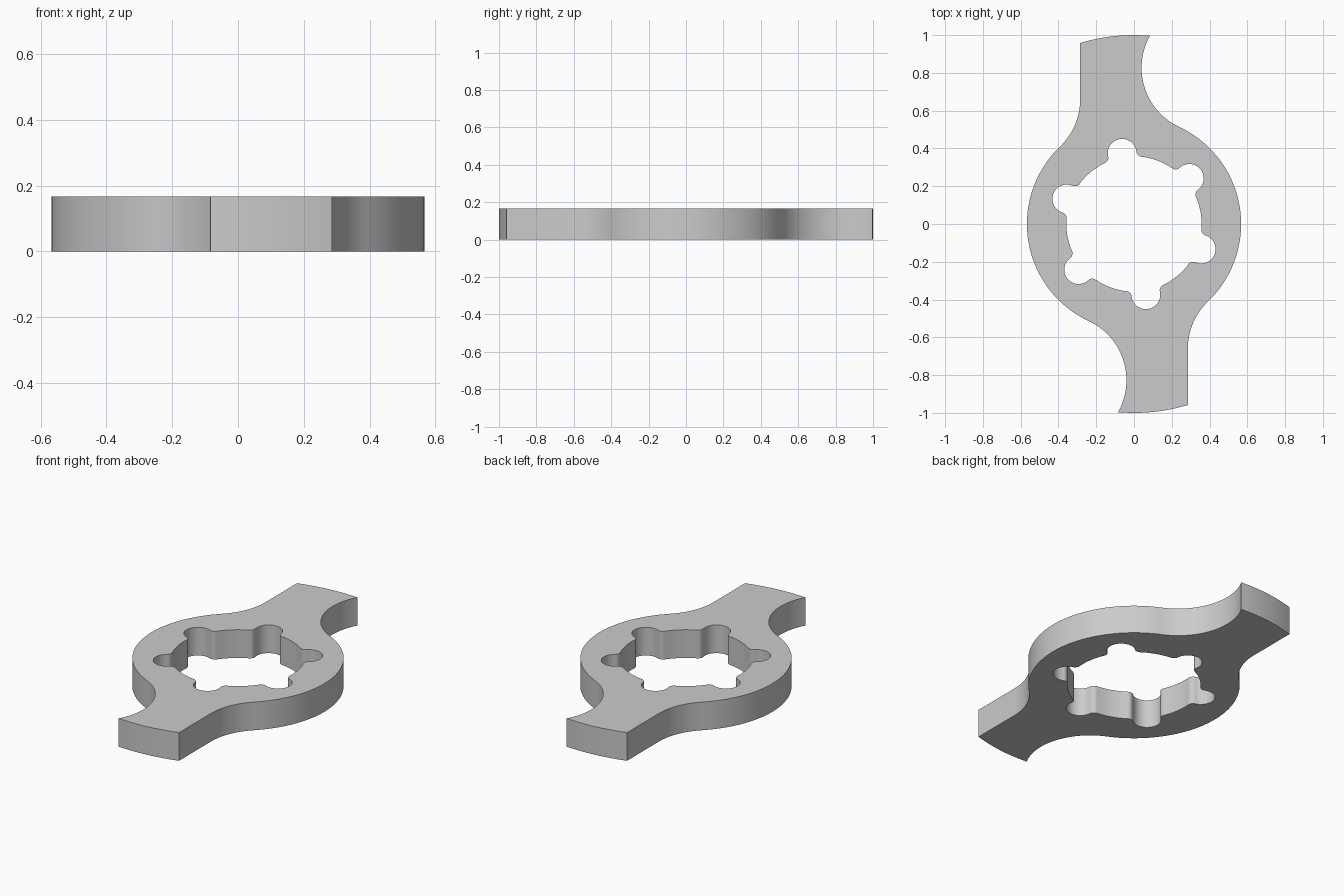
import bpy, bmesh, math
from mathutils import Vector

if "Cube" in bpy.data.objects:
    bpy.data.objects.remove(bpy.data.objects["Cube"])

HEIGHT = 0.167
RING = 0.567      # outer ring radius
FILLET = 0.346    # arm root fillet radius
TIP = 1.0         # arm tip radius
BORE = 0.358      # bore radius
LOBE_D, LOBE_R = 0.38, 0.076
BUMP = 0.03       # rounding between bore and lobe


def arc(c, r, a0, a1, n):
    """Points along an arc, angles in radians."""
    return [Vector((c[0] + r * math.cos(a0 + (a1 - a0) * i / n),
                    c[1] + r * math.sin(a0 + (a1 - a0) * i / n))) for i in range(n + 1)]


def ang(v):
    return math.atan2(v[1], v[0])


def repeat(points, count):
    """Copy a path around the origin, dropping doubled joints."""
    out = []
    for k in range(count):
        a = 2 * math.pi * k / count
        ca, sa = math.cos(a), math.sin(a)
        for p in points:
            q = Vector((p.x * ca - p.y * sa, p.x * sa + p.y * ca))
            if not out or (q - out[-1]).length > 1e-4:
                out.append(q)
    if (out[0] - out[-1]).length < 1e-4:
        out.pop()
    return out


# Half of the outer outline: right fillet, arm tip, left fillet, ring arc
fr = Vector((0.386, 0.827))
fl = Vector((-0.631, 0.66))
tip_x = 0.085
tip_r = Vector((tip_x, math.sqrt(TIP ** 2 - tip_x ** 2)))
tip_l = Vector((-0.285, math.sqrt(TIP ** 2 - 0.285 ** 2)))
end_r = ang(tip_r - fr)
half = arc(fr, FILLET, ang(-fr) % (2 * math.pi), end_r % (2 * math.pi), 24)
half += arc((0, 0), TIP, ang(tip_r), ang(tip_l), 12)
half += arc(fl, FILLET, 0, ang(-fl), 16)
half += arc((0, 0), RING, ang(fl), ang(fr) + math.pi, 40)
outer = repeat(half, 2)

# One sixth of the bore: rounded corner, lobe, rounded corner, bore arc
base = math.radians(99.5)
d = BORE + BUMP
off = math.acos((d * d + LOBE_D ** 2 - (LOBE_R + BUMP) ** 2) / (2 * d * LOBE_D))
lobe = Vector((LOBE_D, 0))
b0 = Vector((d * math.cos(off), -d * math.sin(off)))
b1 = Vector((b0.x, -b0.y))
to_lobe = ang(lobe - b0)
sixth = arc(b0, BUMP, math.pi - off, to_lobe, 8)
sixth += arc(lobe, LOBE_R, ang(b0 - lobe), -ang(b0 - lobe), 20)
sixth += arc(b1, BUMP, -to_lobe, -(math.pi - off), 8)
sixth += arc((0, 0), BORE, off, math.pi / 3 - off, 10)
cb, sb = math.cos(base), math.sin(base)
bore = [Vector((p.x * cb - p.y * sb, p.x * sb + p.y * cb)) for p in repeat(sixth, 6)]

# Fill between the loops and extrude to a solid plate
bm = bmesh.new()
edges = []
for loop in (outer, bore):
    vs = [bm.verts.new((p.x, p.y, 0)) for p in loop]
    edges += [bm.edges.new((vs[i - 1], vs[i])) for i in range(len(vs))]
bmesh.ops.triangle_fill(bm, edges=edges, use_beauty=True, use_dissolve=False)
res = bmesh.ops.extrude_face_region(bm, geom=bm.faces[:], use_keep_orig=True)
top = [g for g in res["geom"] if isinstance(g, bmesh.types.BMVert)]
bmesh.ops.translate(bm, verts=top, vec=(0, 0, HEIGHT))
bmesh.ops.recalc_face_normals(bm, faces=bm.faces[:])
mesh = bpy.data.meshes.new("two_arm_ring_plate")
bm.to_mesh(mesh)
bm.free()

grey = bpy.data.materials.new("plain grey")
grey.diffuse_color = (0.6, 0.6, 0.6, 1)
grey.use_nodes = True
grey.node_tree.nodes["Principled BSDF"].inputs["Base Color"].default_value = grey.diffuse_color
mesh.materials.append(grey)
plate = bpy.data.objects.new("two_arm_ring_plate", mesh)
bpy.context.collection.objects.link(plate)
bpy.context.view_layer.objects.active = plate
plate.select_set(True)
bpy.ops.object.shade_smooth_by_angle(angle=math.radians(30))
